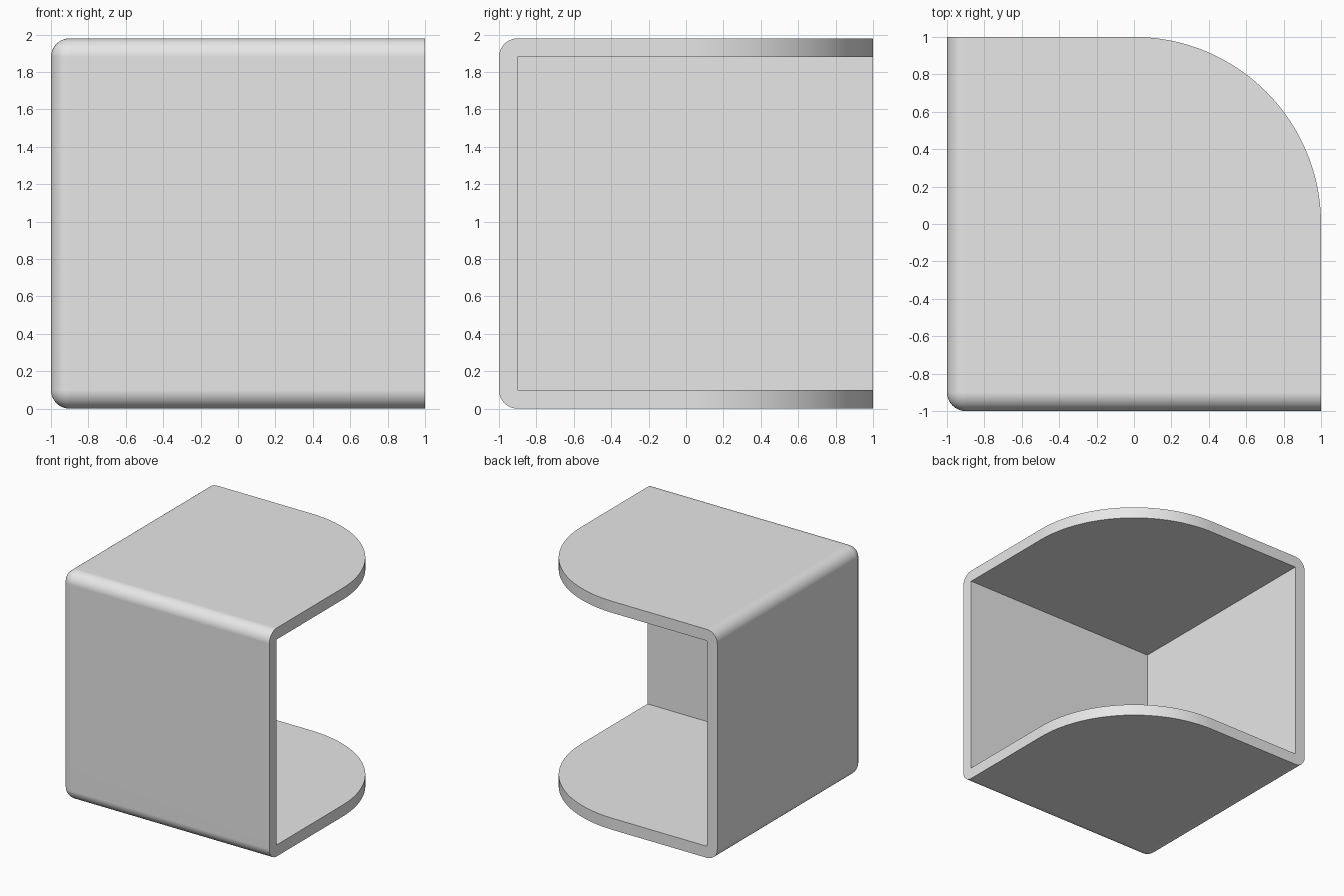
import bpy, bmesh, math

if "Cube" in bpy.data.objects:
    bpy.data.objects.remove(bpy.data.objects["Cube"], do_unlink=True)

HEIGHT, WALL, ARC_STEPS = 1.98, 0.1, 48

grey = bpy.data.materials.new("light grey")
grey.use_nodes = True
colour = (0.8, 0.8, 0.8, 1)
grey.diffuse_color = colour
grey.node_tree.nodes["Principled BSDF"].inputs["Base Color"].default_value = colour


def prism(name, outline, z0, z1, rounded=False):
    """Extrude an outline; optionally round the edges around the two outer walls."""
    bm = bmesh.new()
    base = bm.faces.new([bm.verts.new((x, y, z0)) for x, y in outline])
    ext = bmesh.ops.extrude_face_region(bm, geom=[base])
    top = [v for v in ext["geom"] if isinstance(v, bmesh.types.BMVert)]
    bmesh.ops.translate(bm, verts=top, vec=(0, 0, z1 - z0))
    bmesh.ops.recalc_face_normals(bm, faces=bm.faces)
    if rounded:
        def outer_planes(e):
            a, b = (v.co for v in e.verts)
            on = lambda i, val: abs(a[i] - val) < 1e-4 and abs(b[i] - val) < 1e-4
            return on(0, -1), on(1, -1), on(2, z0) or on(2, z1)
        edges = [e for e in bm.edges if sum(outer_planes(e)) == 2]
        bmesh.ops.bevel(bm, geom=edges, offset=WALL, segments=10,
                        profile=0.5, affect='EDGES')
    mesh = bpy.data.meshes.new(name)
    bm.to_mesh(mesh)
    bm.free()
    obj = bpy.data.objects.new(name, mesh)
    bpy.context.collection.objects.link(obj)
    mesh.materials.append(grey)
    return obj


# Square footprint with one quarter-round corner
arc = [(math.cos(a), math.sin(a)) for a in
       (math.pi / 2 * i / ARC_STEPS for i in range(ARC_STEPS + 1))]
shell = prism("corner_shelf_shell", [(-1, -1), (1, -1)] + arc + [(-1, 1)],
              0, HEIGHT, rounded=True)

# Open cavity between the two shelves
lo, hi = WALL - 1, 2
cavity = prism("cavity_cutter", [(lo, lo), (hi, lo), (hi, hi), (lo, hi)],
               WALL, HEIGHT - WALL)
cut = shell.modifiers.new("cavity", 'BOOLEAN')
cut.operation, cut.solver, cut.object = 'DIFFERENCE', 'EXACT', cavity

bpy.ops.object.select_all(action='DESELECT')
shell.select_set(True)
bpy.context.view_layer.objects.active = shell
bpy.ops.object.modifier_apply(modifier=cut.name)
bpy.data.objects.remove(cavity, do_unlink=True)

# Smooth rounded edges, flat walls
bpy.ops.object.shade_smooth_by_angle(angle=math.radians(30))
weighted = shell.modifiers.new("flat walls", 'WEIGHTED_NORMAL')
weighted.keep_sharp = True
